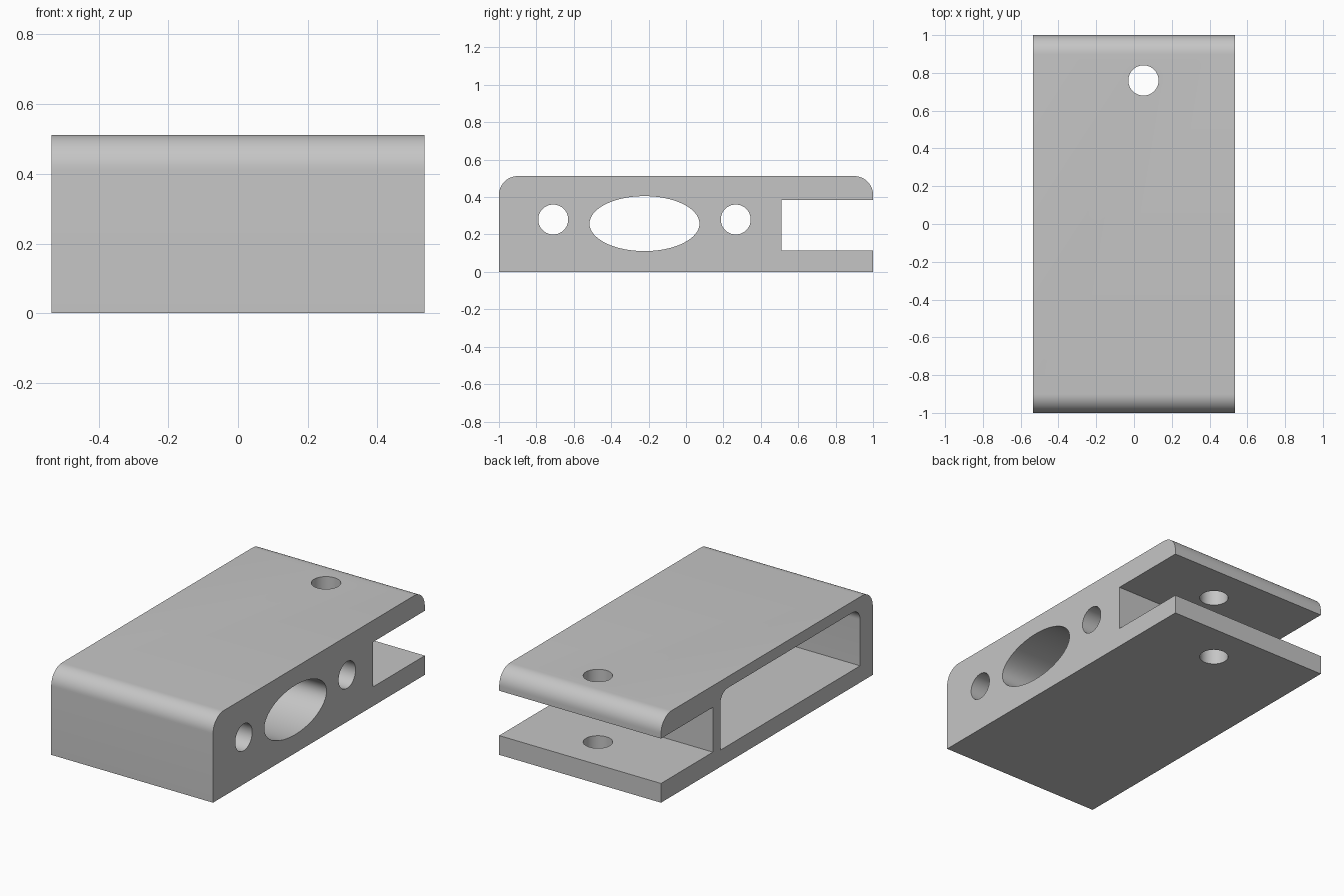
import bpy, bmesh
from math import sin, cos, pi, radians

if "Cube" in bpy.data.objects:
    bpy.data.objects.remove(bpy.data.objects["Cube"])

grey = bpy.data.materials.new("plain grey")
grey.use_nodes = True
colour = (0.56, 0.56, 0.56, 1)
grey.diffuse_color = colour
grey.node_tree.nodes["Principled BSDF"].inputs["Base Color"].default_value = colour

HALF_WIDTH = 0.535


def prism(name, outline, low, high, axis="x"):
    """Extrude a closed outline along x (points are y, z) or z (points are x, y)."""
    def place(a, b, depth):
        return (depth, a, b) if axis == "x" else (a, b, depth)
    bm = bmesh.new()
    ends = [[bm.verts.new(place(a, b, d)) for a, b in outline] for d in (low, high)]
    bm.faces.new(ends[0][::-1])
    bm.faces.new(ends[1])
    n = len(outline)
    for i in range(n):
        j = (i + 1) % n
        bm.faces.new((ends[0][i], ends[0][j], ends[1][j], ends[1][i]))
    bmesh.ops.recalc_face_normals(bm, faces=bm.faces)
    mesh = bpy.data.meshes.new(name)
    bm.to_mesh(mesh)
    bm.free()
    mesh.materials.append(grey)
    obj = bpy.data.objects.new(name, mesh)
    bpy.context.collection.objects.link(obj)
    return obj


def ellipse(a, b, ra, rb, steps=64):
    return [(a + ra * cos(2 * pi * i / steps), b + rb * sin(2 * pi * i / steps))
            for i in range(steps)]


def round_top(y0, y1, z0, z1, r, steps=12):
    """Rectangle with its two upper corners rounded."""
    arc = [(r * cos(pi / 2 * i / steps), r * sin(pi / 2 * i / steps))
           for i in range(steps + 1)]
    right = [(y1 - r + c, z1 - r + s) for c, s in arc]
    left = [(y0 + r - c, z1 - r + s) for c, s in reversed(arc)]
    return [(y0, z0), (y1, z0)] + right + left


# Main block with rounded upper ends
body = prism("housing", round_top(-1, 1, 0, 0.512, 0.1), -HALF_WIDTH, HALF_WIDTH)

# Clevis slot at the back, side pocket, connector opening, screw and pin holes
cutters = [
    prism("slot_cutter", [(0.51, 0.115), (1.2, 0.115), (1.2, 0.383), (0.51, 0.383)], -0.7, 0.7),
    prism("pocket_cutter", round_top(-0.88, 0.44, 0.1, 0.445, 0.07), -0.7, 0.1),
    prism("opening_cutter", ellipse(-0.222, 0.258, 0.294, 0.147), 0, 0.7),
    prism("front_screw_cutter", ellipse(-0.71, 0.28, 0.08, 0.08), 0, 0.7),
    prism("back_screw_cutter", ellipse(0.266, 0.28, 0.08, 0.08), 0, 0.7),
    prism("pin_hole_cutter", ellipse(0.05, 0.76, 0.08, 0.08), -0.2, 0.7, "z"),
]
bpy.ops.object.select_all(action="DESELECT")
bpy.context.view_layer.objects.active = body
body.select_set(True)
for cutter in cutters:
    cutter.hide_render = True
    mod = body.modifiers.new(cutter.name, "BOOLEAN")
    mod.operation = "DIFFERENCE"
    mod.solver = "EXACT"
    mod.object = cutter
    bpy.ops.object.modifier_apply(modifier=mod.name)
    bpy.data.objects.remove(cutter)

bpy.ops.object.shade_smooth_by_angle(angle=radians(30))
